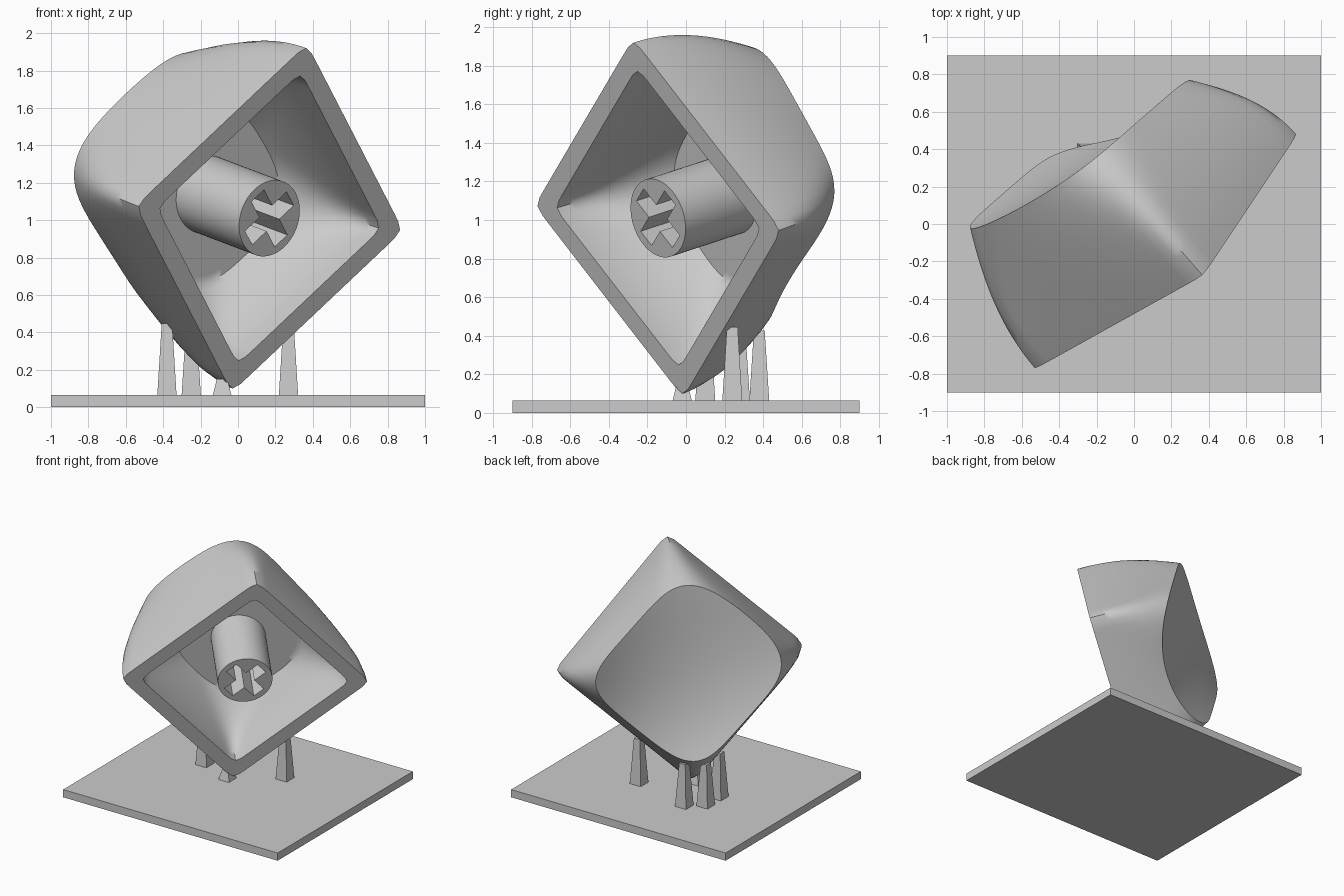
import bpy, bmesh, math
from mathutils import Vector, Matrix
from mathutils.bvhtree import BVHTree

cube = bpy.data.objects.get("Cube")
if cube:
    bpy.data.objects.remove(cube, do_unlink=True)

GREY = (0.6, 0.6, 0.6, 1.0)
grey = bpy.data.materials.new("plain grey")
grey.use_nodes = True
grey.diffuse_color = GREY
grey.node_tree.nodes["Principled BSDF"].inputs["Base Color"].default_value = GREY

# Tilted frame of the cap: origin at the centre of the open rim, z towards the dish
u = Vector((0.674, 0.3745, 0.637)).normalized()
n = u.cross(Vector((0.3776, 0.5665, -0.7326))).normalized()
v = n.cross(u)
FRAME = Matrix.Translation((0.168, -0.145, 1.01)) @ Matrix((u, v, n)).transposed().to_4x4()


def make_object(name, bm, smooth=False):
    bmesh.ops.recalc_face_normals(bm, faces=bm.faces)
    mesh = bpy.data.meshes.new(name)
    bm.to_mesh(mesh)
    bm.free()
    mesh.materials.append(grey)
    obj = bpy.data.objects.new(name, mesh)
    bpy.context.collection.objects.link(obj)
    if smooth:
        smooth_object(obj)
    return obj


def activate(obj):
    bpy.ops.object.select_all(action='DESELECT')
    obj.select_set(True)
    bpy.context.view_layer.objects.active = obj


def smooth_object(obj):
    activate(obj)
    bpy.ops.object.shade_smooth_by_angle(angle=math.radians(48))


# Rounded square outline: half side, how far the corners reach,
# and how much the back (-y) and front (+y) sides swell in the middle
def outline(half, corner, swell_back=0, swell_front=0, count=120):
    p = math.log(2) / -math.log(corner)
    pts = []
    for i in range(count):
        a = 2 * math.pi * i / count
        c, s = math.cos(a), math.sin(a)
        r = half / (abs(c) ** p + abs(s) ** p) ** (1 / p)
        x, y = r * c, r * s
        swell = swell_back if y < 0 else swell_front
        pts.append((x, y * (1 + swell * (1 - (x / half) ** 2))))
    return pts


# Sloped top, hollowed across and deeper towards the low side
def dish_height(x, y):
    return 0.635 - 0.29 * y + x * x * (0.3 + 0.32 * y)


def ceiling_height(x, y):
    return 0.52 - 0.09 * y


# Bowed wall rings from the rim (t = 0) to its far end (t = 1)
def wall(half, shrink, corner, sharpen, height, swell=(0, 0), steps=16):
    def section(t):
        k = t * t
        return outline(half - shrink * k, corner - sharpen * k, swell[0] * k, swell[1] * k)

    end = section(1)
    return [[(x, y, i / steps * height(*e)) for (x, y), e in zip(section(i / steps), end)]
            for i in range(steps + 1)]


# Rings shrinking from an edge towards the middle of a surface
def disc(edge, height, steps=12):
    return [[(x * k, y * k, height(x * k, y * k)) for x, y, z in edge]
            for k in (1 - i / steps for i in range(1, steps))]


# Hollow cap shell
outer = wall(0.68, 0.11, 0.977, 0.11, dish_height, swell=(0.13, 0.05))
inner = wall(0.57, 0.13, 0.975, 0.2, ceiling_height)
rings = disc(inner[-1], ceiling_height)[::-1] + inner[::-1] + outer + disc(outer[-1], dish_height)
bm = bmesh.new()
loops = [[bm.verts.new(p) for p in ring] for ring in rings]
for a, b in zip(loops, loops[1:]):
    for i in range(len(a)):
        j = (i + 1) % len(a)
        bm.faces.new((a[i], a[j], b[j], b[i]))
for loop, height in ((loops[0], ceiling_height), (loops[-1], dish_height)):
    centre = bm.verts.new((0, 0, height(0, 0)))
    for i in range(len(loop)):
        bm.faces.new((loop[i], loop[(i + 1) % len(loop)], centre))
bm.transform(FRAME)
cap_surface = BVHTree.FromBMesh(bm)
make_object("cap_shell", bm, smooth=True)

# Round stem with a cross-shaped socket
bm = bmesh.new()
bmesh.ops.create_cone(bm, cap_ends=True, segments=64, radius1=0.21, radius2=0.21, depth=0.56,
                      matrix=FRAME @ Matrix.Translation((0, 0, 0.28)))
stem = make_object("stem", bm)

long, thin = 0.165, 0.05
quarter = [(long, -thin), (long, thin), (thin, thin)]
bm = bmesh.new()
cross = []
for k in range(4):
    turn = Matrix.Rotation(k * math.pi / 2, 3, 'Z')
    cross += [bm.verts.new(turn @ Vector((x, y, -0.1))) for x, y in quarter]
face = bm.faces.new(cross)
lifted = bmesh.ops.extrude_face_region(bm, geom=[face])["geom"]
bmesh.ops.translate(bm, vec=(0, 0, 0.42), verts=[g for g in lifted if isinstance(g, bmesh.types.BMVert)])
bm.transform(FRAME)
cutter = make_object("socket_cutter", bm)
cutter.hide_render = True
cut = stem.modifiers.new("socket", 'BOOLEAN')
cut.operation = 'DIFFERENCE'
cut.solver = 'EXACT'
cut.object = cutter
activate(stem)
bpy.ops.object.modifier_apply(modifier=cut.name)
bpy.data.objects.remove(cutter, do_unlink=True)
smooth_object(stem)

# Base plate
PLATE = 0.065
bm = bmesh.new()
bmesh.ops.create_cube(bm, size=1, matrix=Matrix.Translation((0, 0, PLATE / 2)) @ Matrix.Diagonal((2, 1.8, PLATE, 1)))
make_object("base_plate", bm)

# Tapered square props reaching up to the cap
for i, (x, y) in enumerate([(0.27, 0.24), (-0.38, 0.28), (-0.25, 0.38), (-0.38, 0.1), (-0.085, -0.02)]):
    hit = cap_surface.ray_cast(Vector((x, y, PLATE)), Vector((0, 0, 1)))[0]
    top = (hit.z if hit else 0.4) + 0.01
    bottom = PLATE - 0.01
    bm = bmesh.new()
    bmesh.ops.create_cone(bm, cap_ends=True, segments=4, radius1=0.052 * math.sqrt(2),
                          radius2=0.028 * math.sqrt(2), depth=top - bottom,
                          matrix=Matrix.Translation((x, y, (top + bottom) / 2)) @ Matrix.Rotation(math.pi / 4, 4, 'Z'))
    make_object(f"support_leg_{i + 1}", bm)
